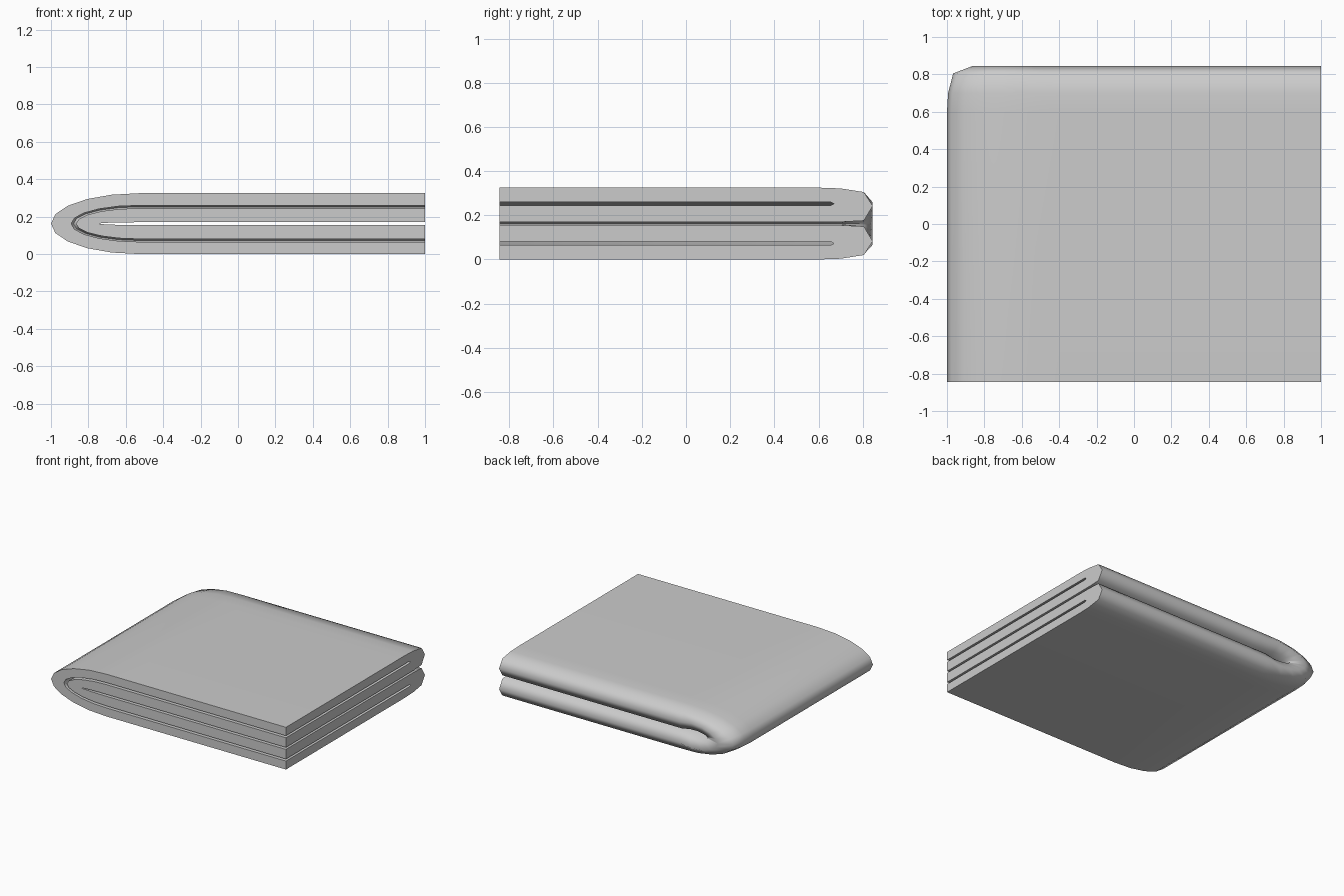
import bpy, bmesh, math

if "Cube" in bpy.data.objects:
    bpy.data.objects.remove(bpy.data.objects["Cube"])

MID = 0.1625        # height of the plane the cloth is folded around
BEND_X = -0.53      # where the flat layers start to turn

# Cross-section of the cloth after its first fold:
# (y, distance from the mid plane, how much the back edge splays at the corner)
profile = [
    (-0.845, 0.1625, 0), (0.60, 0.1625, 0), (0.70, 0.159, 0),
    (0.805, 0.1425, 0.006), (0.845, 0.08, 0.03), (0.805, 0.013, 0.022),
    (0.70, 0.0075, 0), (0.60, 0.0075, 0), (-0.845, 0.0075, 0),
    (-0.845, 0.082, 0), (0.655, 0.082, 0), (0.67, 0.09, 0),
    (0.655, 0.0975, 0), (-0.845, 0.0975, 0),
]


def section_point(w, splay, angle):
    """Point on the second fold; deeper layers have a shorter nose."""
    reach = 0.20 + 1.66 * w
    lift = splay * abs(math.sin(2 * angle)) ** 0.7
    x = BEND_X - reach * math.cos(angle)
    z = MID + (w + lift) * math.sin(angle)
    return x, z


bm = bmesh.new()
rings = []


def add_flat_ring(x, sign):
    rings.append([bm.verts.new((x, y, MID + sign * w)) for y, w, _ in profile])


# Upper layers, turn round the nose, lower layers
add_flat_ring(1.0, 1)
add_flat_ring(-0.40, 1)
for i in range(11):
    angle = math.pi / 2 * (1 - i / 5)
    ring = []
    for y, w, splay in profile:
        x, z = section_point(w, splay, angle)
        ring.append(bm.verts.new((x, y, z)))
    rings.append(ring)
add_flat_ring(-0.40, -1)
add_flat_ring(1.0, -1)

# Skin the sections and close both free ends
n = len(profile)
for a, b in zip(rings, rings[1:]):
    for j in range(n):
        k = (j + 1) % n
        bm.faces.new((a[j], a[k], b[k], b[j]))
bm.faces.new(rings[0])
bm.faces.new(rings[-1][::-1])
bmesh.ops.recalc_face_normals(bm, faces=bm.faces)

mesh = bpy.data.meshes.new("folded_towel")
bm.to_mesh(mesh)
bm.free()
towel = bpy.data.objects.new("folded_towel", mesh)
bpy.context.collection.objects.link(towel)

bpy.context.view_layer.objects.active = towel
towel.select_set(True)
bpy.ops.object.shade_smooth_by_angle(angle=math.radians(70))
